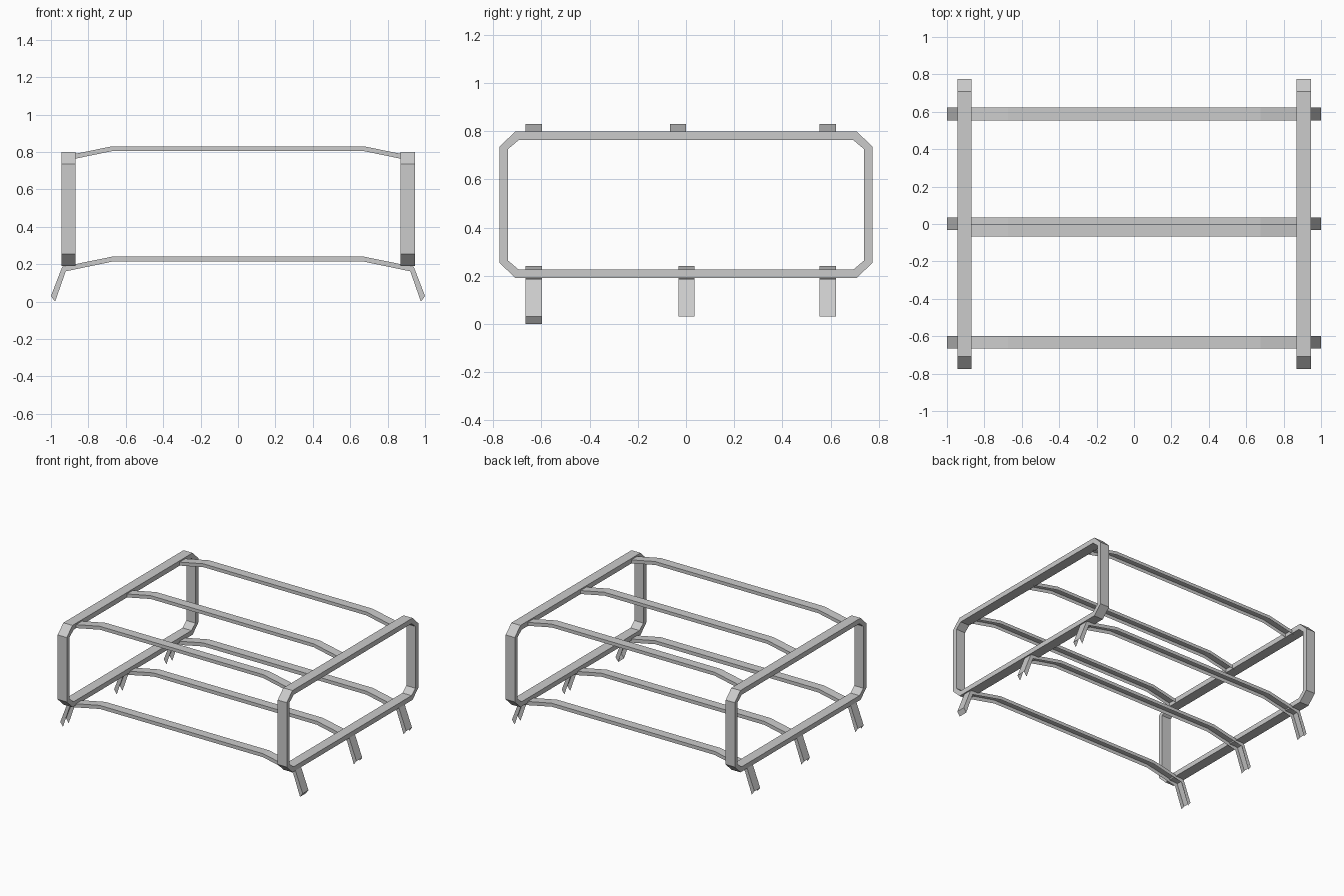
import bpy, bmesh

if "Cube" in bpy.data.objects:
    bpy.data.objects.remove(bpy.data.objects["Cube"])


def finish(name, bm):
    me = bpy.data.meshes.new(name)
    bm.to_mesh(me)
    bm.free()
    ob = bpy.data.objects.new(name, me)
    bpy.context.collection.objects.link(ob)
    return ob


def octagon(y, z0, z1, cy, cz):
    # chamfered rectangle in the y-z plane
    return [(y, z0 + cz), (y, z1 - cz), (y - cy, z1), (cy - y, z1),
            (-y, z1 - cz), (-y, z0 + cz), (cy - y, z0), (y - cy, z0)]


def side_frame(name, x0, x1):
    # solid octagonal hoop with a rectangular section
    bm = bmesh.new()
    outer = octagon(0.775, 0.19, 0.80, 0.067, 0.065)
    inner = octagon(0.74, 0.226, 0.763, 0.045, 0.038)
    rings = [[bm.verts.new((x, y, z)) for y, z in loop]
             for x, loop in ((x0, outer), (x1, outer), (x1, inner), (x0, inner))]
    for a, b in zip(rings, rings[1:] + rings[:1]):
        for i in range(8):
            j = (i + 1) % 8
            bm.faces.new((a[i], a[j], b[j], b[i]))
    bmesh.ops.recalc_face_normals(bm, faces=bm.faces)
    return finish(name, bm)


def mirrored(half):
    return [(-x, z) for x, z in reversed(half)] + half


def channel(name, top, under, y0, y1, cap=False):
    # folded sheet: a top strip and two side flanges, open underneath
    bm = bmesh.new()
    top, under = mirrored(top), mirrored(under)
    rows = [[bm.verts.new((x, y, z)) for x, z in path]
            for path, y in ((under, y0), (top, y0), (top, y1), (under, y1))]
    for a, b in zip(rows, rows[1:]):
        for i in range(len(top) - 1):
            bm.faces.new((a[i], a[i + 1], b[i + 1], b[i]))
    if cap:
        bm.faces.new([r[-1] for r in reversed(rows)])
    return finish(name, bm)


# side hoops
side_frame("right_side_frame", 0.87, 0.945)
side_frame("left_side_frame", -0.945, -0.87)

# upper cross bars
for label, y in (("front", -0.632), ("middle", -0.033), ("rear", 0.588)):
    channel(label + "_upper_bar",
            [(0.675, 0.83), (0.89, 0.786)],
            [(0.672, 0.805), (0.885, 0.761)], y - 0.034, y + 0.034)

# lower cross bars, bent down into legs at both ends
for label, y in (("front", -0.632), ("middle", 0.002), ("rear", 0.588)):
    channel(label + "_lower_bar_and_legs",
            [(0.675, 0.24), (0.94, 0.186), (1.0, 0.03)],
            [(0.672, 0.214), (0.921, 0.162), (0.978, 0.0)],
            y - 0.034, y + 0.034, cap=(label == "front"))
